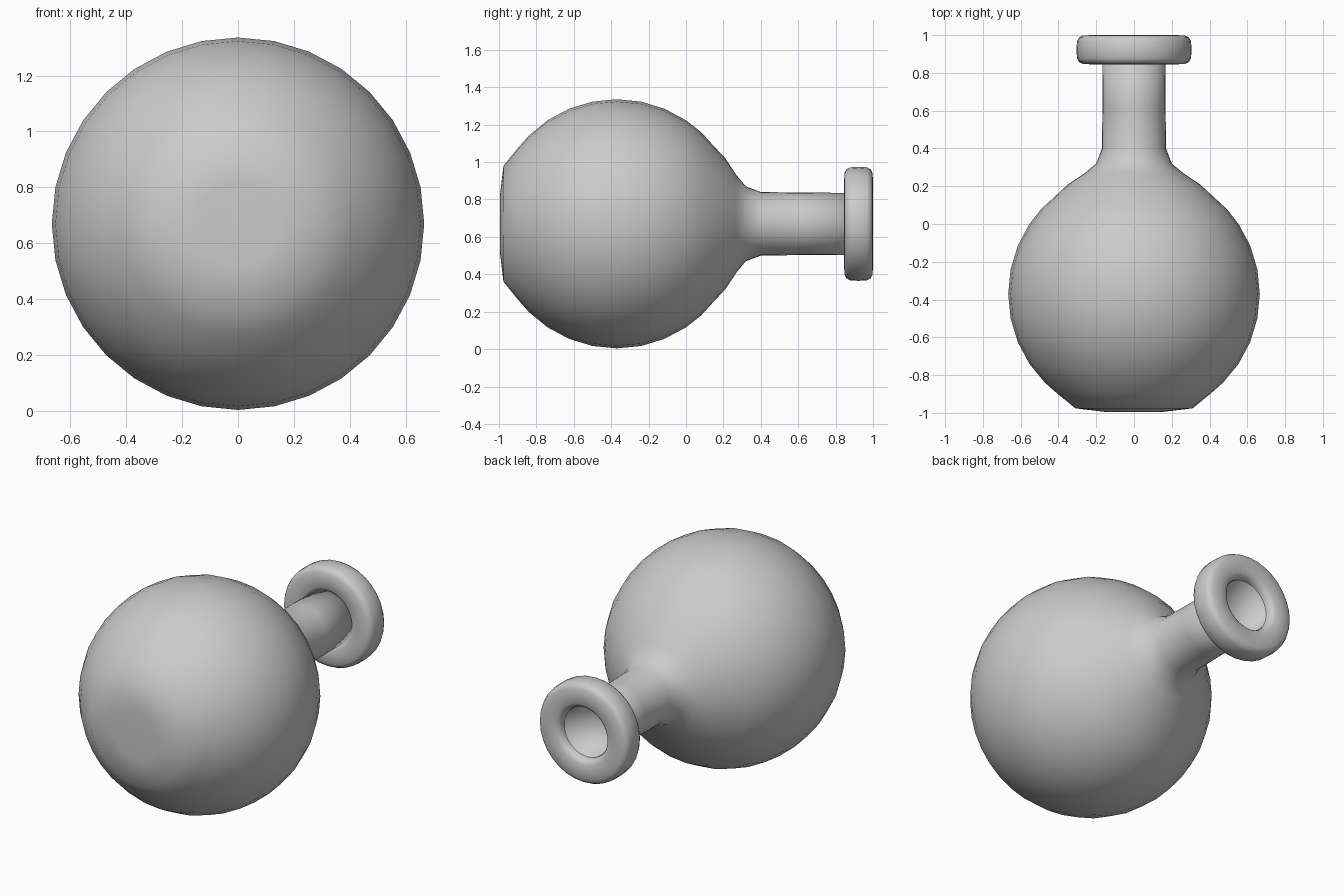
import bpy, bmesh
from math import sin, cos, pi, sqrt

if "Cube" in bpy.data.objects:
    bpy.data.objects.remove(bpy.data.objects["Cube"])

SEG = 32
AXIS_Z = 0.67        # height of the flask's lying axis
CY, R = -0.37, 0.666  # bulb centre and radius


def lathe(name, profile, closed=False):
    """Spin (y, radius) points around the y axis; radius 0 makes a pole."""
    bm = bmesh.new()
    rings = []
    for y, r in profile:
        if r == 0:
            rings.append([bm.verts.new((0, y, AXIS_Z))] * SEG)
        else:
            rings.append([bm.verts.new((r * sin(2 * pi * i / SEG), y,
                                        AXIS_Z + r * cos(2 * pi * i / SEG)))
                          for i in range(SEG)])
    pairs = list(zip(rings, rings[1:]))
    if closed:
        pairs.append((rings[-1], rings[0]))
    for a, b in pairs:
        for i in range(SEG):
            j = (i + 1) % SEG
            quad = list(dict.fromkeys([a[i], a[j], b[j], b[i]]))
            bm.faces.new(quad)
    bmesh.ops.recalc_face_normals(bm, faces=bm.faces)
    for f in bm.faces:
        f.smooth = True
    mesh = bpy.data.meshes.new(name)
    bm.to_mesh(mesh)
    bm.free()
    ob = bpy.data.objects.new(name, mesh)
    bpy.context.collection.objects.link(ob)
    return ob


# Flask body: flattened base, round bulb, flared shoulder and neck
base = [(-0.985, 0), (-0.995, 0.15), (-0.976, 0.31)]
bulb = [(CY + d, sqrt(R * R - d * d))
        for d in (-0.53, -0.47, -0.37, -0.255, -0.13, 0, 0.13, 0.255, 0.37, 0.45)]
neck = [(0.14, 0.425), (0.21, 0.35), (0.27, 0.26), (0.32, 0.2),
        (0.40, 0.17), (0.62, 0.167), (0.95, 0.165)]
outer = base + bulb + neck

# Thin inner wall, open at the mouth
inner = [(-0.96, 0)] + [(y + (0.02 if y < -0.9 else 0), r - 0.015)
                        for y, r in outer[1:]]
lathe("flask_body", outer + inner[::-1])

# Thick rounded lip around the mouth
half_w, half_h, mid_r = 0.0775, 0.077, 0.228
lip = []
for k in range(16):
    c, s = cos(2 * pi * k / 16), sin(2 * pi * k / 16)
    p = 0.55  # squarish cross-section
    lip.append((0.9225 + half_w * abs(c) ** p * (1 if c > 0 else -1),
                mid_r + half_h * abs(s) ** p * (1 if s > 0 else -1)))
lathe("mouth_lip", lip, closed=True)
